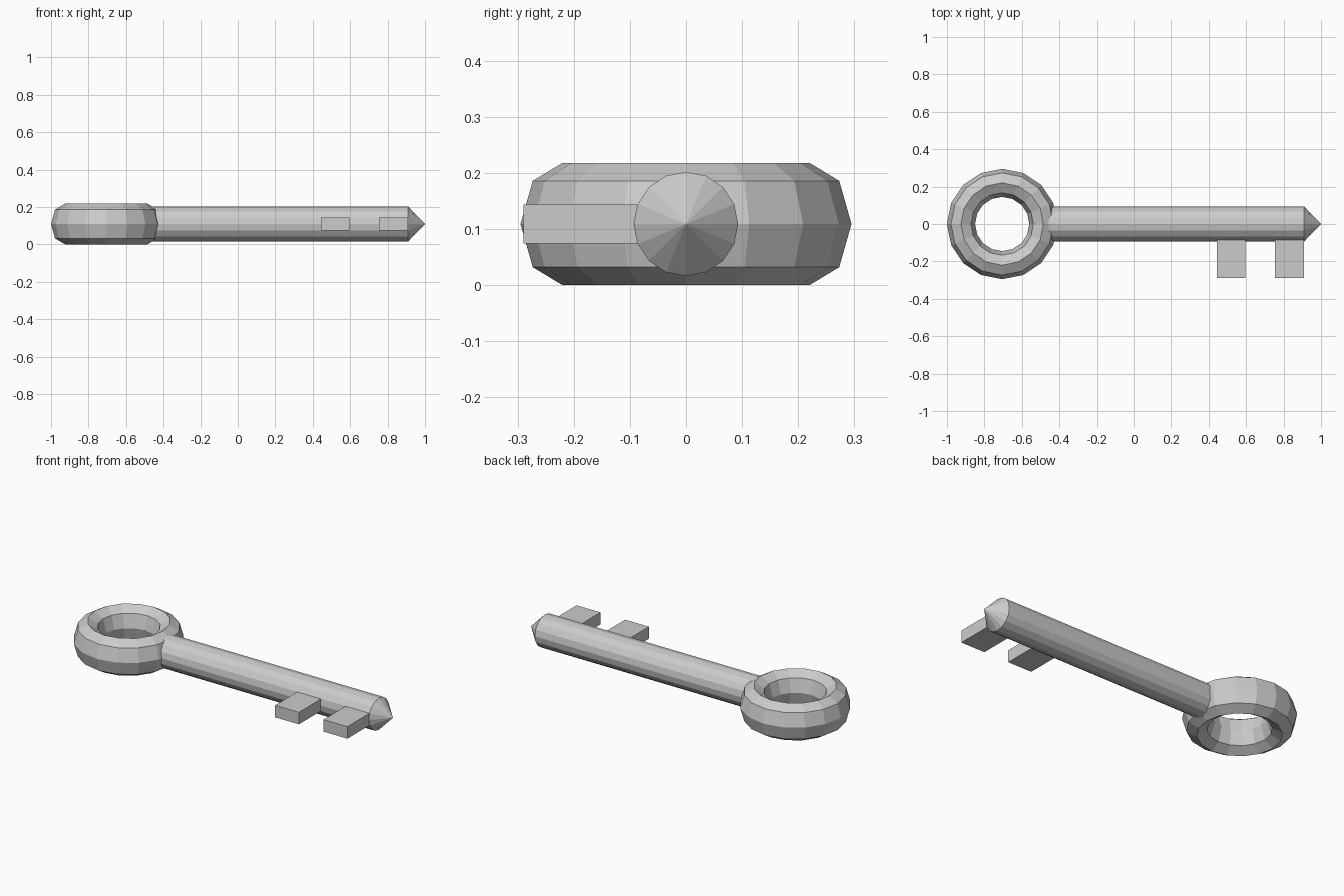
import bpy
from math import radians

if "Cube" in bpy.data.objects:
    bpy.data.objects.remove(bpy.data.objects["Cube"])

MID_Z = 0.109      # height of the key's axis
SHAFT_R = 0.093
SIDES = 16


def box(name, x0, x1, y0, y1, z0, z1):
    bpy.ops.mesh.primitive_cube_add(
        size=1, location=((x0 + x1) / 2, (y0 + y1) / 2, (z0 + z1) / 2))
    obj = bpy.context.object
    obj.name = name
    obj.scale = (x1 - x0, y1 - y0, z1 - z0)
    bpy.ops.object.transform_apply(location=False, rotation=False, scale=True)
    return obj


def rod(name, x0, x1, r0, r1, cap):
    bpy.ops.mesh.primitive_cone_add(
        vertices=SIDES, radius1=r0, radius2=r1, depth=x1 - x0,
        end_fill_type=cap, location=((x0 + x1) / 2, 0, MID_Z),
        rotation=(0, radians(90), 0))
    bpy.context.object.name = name
    return bpy.context.object


# Ring handle: eight-sided section stretched upward
bpy.ops.mesh.primitive_torus_add(
    major_segments=SIDES, minor_segments=8, major_radius=0.22,
    minor_radius=0.075, location=(-0.705, 0, MID_Z))
ring = bpy.context.object
ring.name = "ring_handle"
ring.scale.z = MID_Z / 0.075
bpy.ops.object.transform_apply(location=False, rotation=False, scale=True)

# Shaft and pointed tip
rod("shaft", -0.48, 0.91, SHAFT_R, SHAFT_R, 'NGON')
rod("shaft_tip", 0.91, 1.0, SHAFT_R, 0, 'NOTHING')

# Two bit teeth
for name, x0, x1 in (("inner_tooth", 0.443, 0.596), ("outer_tooth", 0.755, 0.909)):
    box(name, x0, x1, -0.29, -0.06, MID_Z - 0.035, MID_Z + 0.035)
